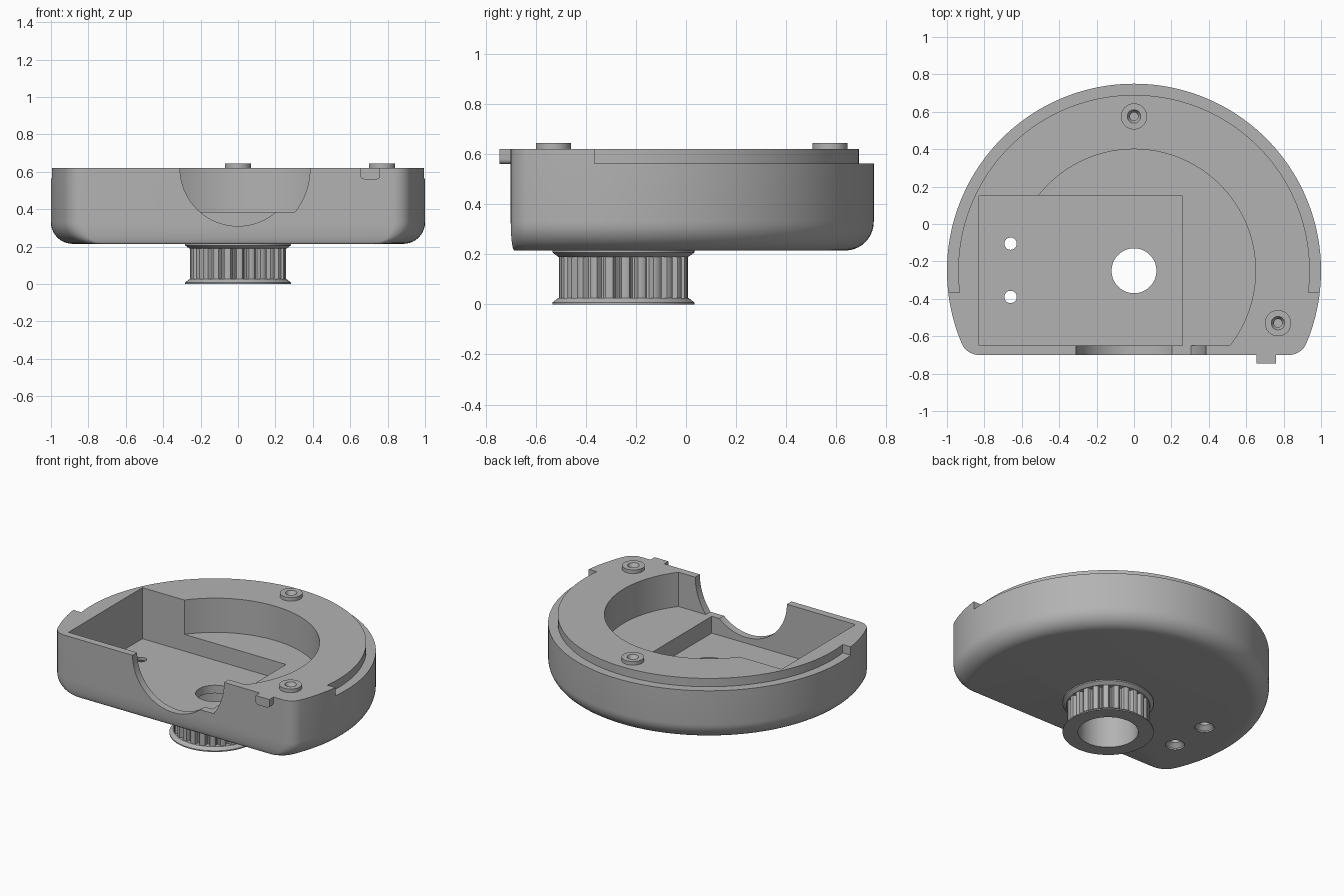
import bpy
import bmesh
from math import sin, cos, asin, atan2, pi, sqrt, radians
from mathutils import Vector

if "Cube" in bpy.data.objects:
    bpy.data.objects.remove(bpy.data.objects["Cube"], do_unlink=True)

AXIS_Y = -0.25          # shared centre of the round shell, hub and pocket
FRONT = -0.70
TOP = 0.62
BASE = 0.215

grey = bpy.data.materials.new("plain_grey")
grey.use_nodes = True
colour = (0.45, 0.45, 0.45, 1)
grey.diffuse_color = colour
grey.node_tree.nodes["Principled BSDF"].inputs["Base Color"].default_value = colour


def arc(cx, cy, r, a, b, n):
    return [(cx + r * cos(a + (b - a) * i / n), cy + r * sin(a + (b - a) * i / n))
            for i in range(n + 1)]


def loft(name, rings, loop=False):
    """Skin equal-sized rings; close into a tube or cap both ends."""
    bm = bmesh.new()
    rows = [[bm.verts.new(p) for p in ring] for ring in rings]
    n = len(rows[0])
    pairs = list(zip(rows, rows[1:])) + ([(rows[-1], rows[0])] if loop else [])
    for low, high in pairs:
        for i in range(n):
            j = (i + 1) % n
            bm.faces.new((low[i], low[j], high[j], high[i]))
    if not loop:
        bm.faces.new(rows[0][::-1])
        bm.faces.new(rows[-1])
    bmesh.ops.recalc_face_normals(bm, faces=bm.faces)
    mesh = bpy.data.meshes.new(name)
    bm.to_mesh(mesh)
    bm.free()
    mesh.materials.append(grey)
    ob = bpy.data.objects.new(name, mesh)
    bpy.context.collection.objects.link(ob)
    return ob


def prism(name, pts, lo, hi, along_y=False):
    if along_y:
        return loft(name, [[(x, y, z) for x, z in pts] for y in (lo, hi)])
    return loft(name, [[(x, y, z) for x, y in pts] for z in (lo, hi)])


def turned(name, x, y, profile, n=48, loop=False):
    return loft(name, [[(px, py, z) for px, py in arc(x, y, r, 0, 2 * pi, n)[:-1]]
                       for r, z in profile], loop)


def box(x0, x1, y0, y1):
    return [(x0, y0), (x1, y0), (x1, y1), (x0, y1)]


def combine(target, tool, operation="DIFFERENCE"):
    mod = target.modifiers.new("cut", "BOOLEAN")
    mod.operation, mod.solver, mod.object = operation, "EXACT", tool
    bpy.context.view_layer.objects.active = target
    bpy.ops.object.modifier_apply(modifier=mod.name)
    bpy.data.objects.remove(tool, do_unlink=True)


def outline(radius, front, z, r=0.1):
    """Circle cut by a flat front, with rounded front corners."""
    cy = front + r
    cx = sqrt((radius - r) ** 2 - (cy - AXIS_Y) ** 2)
    a = atan2(cy - AXIS_Y, cx)
    pts = (arc(cx, cy, r, -pi / 2, a, 10)[:-1]
           + arc(0, AXIS_Y, radius, a, pi - a, 120)
           + arc(-cx, cy, r, pi - a, 1.5 * pi, 10)[1:])
    return [(x, y, z) for x, y in pts]


# Shell with a rounded lower edge
FILLET = 0.115
rings = []
for i in range(11):
    t = pi / 2 * i / 10
    rings.append(outline(1 - FILLET * (1 - sin(t)), FRONT + 0.015 * (1 - sin(t)),
                         BASE + FILLET * (1 - cos(t))))
rings.append(outline(1, FRONT, TOP))
shell = loft("shell", rings)

# Stepped rim around the back
a, b = asin(-0.115 / 0.94), asin(-0.115 / 1.1)
rim = arc(0, AXIS_Y, 1.1, b, pi - b, 120) + arc(0, AXIS_Y, 0.94, pi - a, a, 120)
combine(shell, prism("rim_cut", rim, 0.563, 0.8))

# Round pocket and deeper rectangular pocket
a = asin(-0.4 / 0.65)
combine(shell, prism("round_cut", arc(0, AXIS_Y, 0.65, a, pi - a, 96), 0.385, 0.8))
combine(shell, prism("box_cut", box(-0.83, 0.26, -0.65, 0.15), 0.27, 0.8))

# Front opening: small arc, with a wider shallow arc on one side
small = arc(0, TOP, 0.31, pi, 2 * pi, 48) + [(0.31, 0.8), (-0.31, 0.8)]
combine(shell, prism("arc_cut", small, -0.8, -0.62, True))
a = asin(-0.235 / 0.385)
wide = [(0, 0.385)] + arc(0, TOP, 0.385, a, 0, 20) + [(0.385, 0.8), (0, 0.8)]
combine(shell, prism("wide_arc_cut", wide, -0.8, -0.64, True))

# Centre hole and countersunk screw holes
combine(shell, turned("hole_cut", 0, AXIS_Y, [(0.12, 0.1), (0.12, 0.5)], 64))
for y in (-0.105, -0.39):
    combine(shell, turned("screw_cut", -0.66, y,
                          [(0.06, 0.1), (0.06, 0.225), (0.033, 0.25), (0.033, 0.4)], 32))

# Front locating tab with rounded lower corners
tab = (arc(0.675, 0.58, 0.02, pi, 1.5 * pi, 6) + arc(0.74, 0.58, 0.02, 1.5 * pi, 2 * pi, 6)
       + [(0.76, TOP), (0.655, TOP)])
parts = [shell, prism("front_tab", tab, -0.745, -0.69, True)]

# Hollow locating posts with blind holes below
for name, x, y in (("back_post", 0, 0.575), ("front_post", 0.77, -0.53)):
    combine(shell, turned("blind_cut", x, y, [(0.022, 0.5), (0.022, 0.8)], 32))
    parts.append(turned(name, x, y, [(0.07, TOP), (0.07, 0.645), (0.036, 0.645),
                                     (0.022, TOP)], loop=True))

# Toothed pulley with two flanges and an open bore
TEETH, STEPS = 24, 8
TOOTH = [0.257, 0.257, 0.257, 0.254, 0.23, 0.225, 0.23, 0.254]


def pulley_ring(radius, z):
    n = TEETH * STEPS
    ring = []
    for i in range(n):
        r = radius or TOOTH[i % STEPS]
        t = 2 * pi * i / n
        ring.append((r * cos(t), AXIS_Y + r * sin(t), z))
    return ring


PROFILE = [(0.283, 0), (0.283, 0.008), (0.26, 0.026), (None, 0.026), (None, 0.19),
           (0.26, 0.19), (0.283, 0.207), (0.283, BASE), (0.187, BASE), (0.187, 0)]
parts.append(loft("pulley", [pulley_ring(r, z) for r, z in PROFILE], True))

# Smooth curved walls, keep edges crisp
bpy.ops.object.select_all(action="DESELECT")
for ob in parts:
    ob.select_set(True)
bpy.context.view_layer.objects.active = shell
bpy.ops.object.shade_smooth_by_angle(angle=radians(30))
